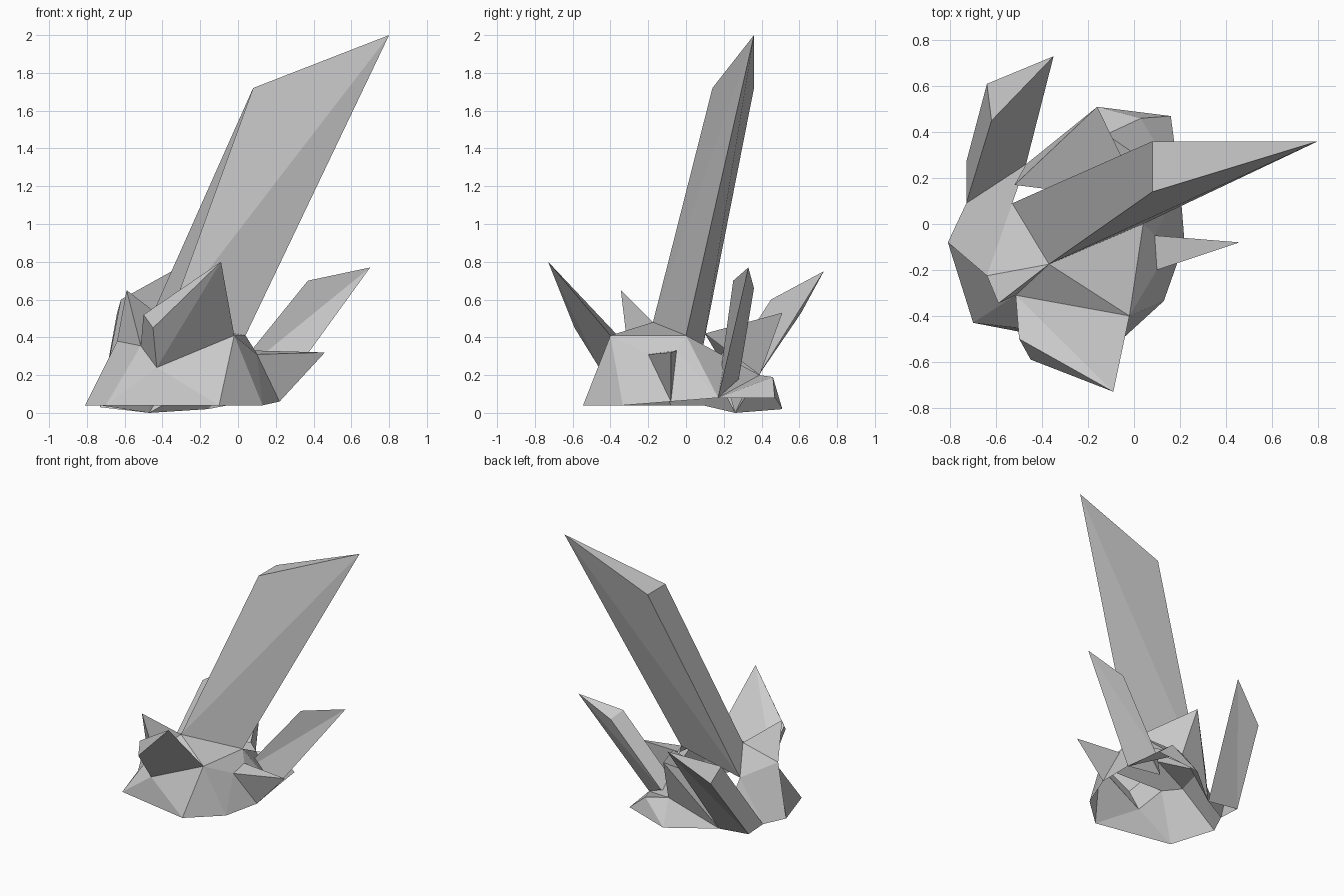
import bpy, bmesh
from mathutils import Vector

cube = bpy.data.objects.get("Cube")
if cube:
    bpy.data.objects.remove(cube)

stone = bpy.data.materials.new("grey_stone")
stone.use_nodes = True
colour = (0.6, 0.6, 0.6, 1)
stone.diffuse_color = colour
stone.node_tree.nodes["Principled BSDF"].inputs["Base Color"].default_value = colour


def build(name, faces):
    """Flat-shaded open shell from faces given as lists of corner points."""
    bm = bmesh.new()
    corners = {}
    for face in faces:
        for p in face:
            if p not in corners:
                corners[p] = bm.verts.new(Vector(p))
        bm.faces.new([corners[p] for p in face])
    bmesh.ops.recalc_face_normals(bm, faces=bm.faces)
    mesh = bpy.data.meshes.new(name)
    bm.to_mesh(mesh)
    bm.free()
    mesh.materials.append(stone)
    obj = bpy.data.objects.new(name, mesh)
    bpy.context.collection.objects.link(obj)


def prism(name, base, top):
    """Three-sided crystal with a slanted end; the last point is its tip."""
    a, b, c = base
    d, e, tip = top
    build(name, [(a, b, e, d), (a, d, tip), (a, tip, c), (b, c, tip), (b, tip, e), (d, e, tip)])


def spike(name, base, tip):
    """Pyramid crystal rising from a ring of base points."""
    build(name, [(p, q, tip) for p, q in zip(base, base[1:] + base[:1])])


# Ground outline of the rock
left, front_left = (-.81, -.08, .04), (-.70, -.43, .04)
front, front_right = (-.10, -.545, .04), (.13, -.335, .04)
right, back_right = (.22, -.08, .06), (.20, .17, .08)
back_corner, back = (.16, .47, .08), (-.16, .51, .02)
back_left, left_heel = (-.47, .26, 0), (-.73, .09, .04)

# Upper corners of the rock
left_rim, notch, low_rim = (-.64, -.225, .38), (-.515, -.31, .355), (-.43, -.46, .24)
front_rim, right_rim = (-.02, -.40, .41), (.04, 0, .41)
crown, heel_rim = (-.37, -.175, .48), (-.53, .09, .35)
side_front, side_back = (.10, -.20, .31), (.09, -.05, .33)
ledge, ledge_inner = (.03, .46, .19), (-.12, .39, .20)

build("rock_base", [
    (left, front_left, notch, left_rim),
    (front_left, low_rim, notch),
    (front_left, front, low_rim),
    (low_rim, front, front_rim),
    (front, front_right, front_rim),
    (front_rim, front_right, side_front),
    (front_right, right, side_front),
    (front_rim, side_front, side_back, right_rim),
    (notch, front_rim, crown),
    (front_rim, right_rim, crown),
    (left_rim, notch, crown),
    (left, left_rim, heel_rim),
    (left_rim, crown, heel_rim),
    (left, heel_rim, left_heel),
    (left_heel, heel_rim, back_left),
    (right, back_right, side_back),
    (side_back, back_right, right_rim),
    (right_rim, back_right, ledge_inner),
    (back_right, back_corner, ledge),
    (back_right, ledge, ledge_inner),
    (back_corner, back, ledge),
    (ledge, back, ledge_inner),
    (back, back_left, ledge_inner),
])

# Slanted three-sided crystals
prism("main_crystal", (crown, heel_rim, right_rim),
      ((.08, .14, 1.72), (.08, .36, 1.72), (.80, .36, 2)))
prism("front_crystal", (notch, low_rim, front_rim),
      ((-.50, -.50, .52), (-.45, -.59, .45), (-.09, -.73, .80)))
prism("back_crystal", (left_heel, (-.73, .27, .03), back_left),
      ((-.62, .45, .60), (-.64, .61, .53), (-.35, .73, .75)))
prism("right_crystal", ((-.10, .17, .12), (.02, .28, .18), back_right),
      ((.37, .25, .70), (.40, .36, .66), (.70, .33, .77)))

# Short pointed crystals
spike("left_spike", [left_rim, notch, crown], (-.59, -.345, .65))
spike("side_spike", [side_front, side_back, right], (.46, -.08, .32))
spike("back_spike", [(-.52, .17, .30), back_left, ledge_inner, (.04, .10, .42)], (-.16, .51, .53))
